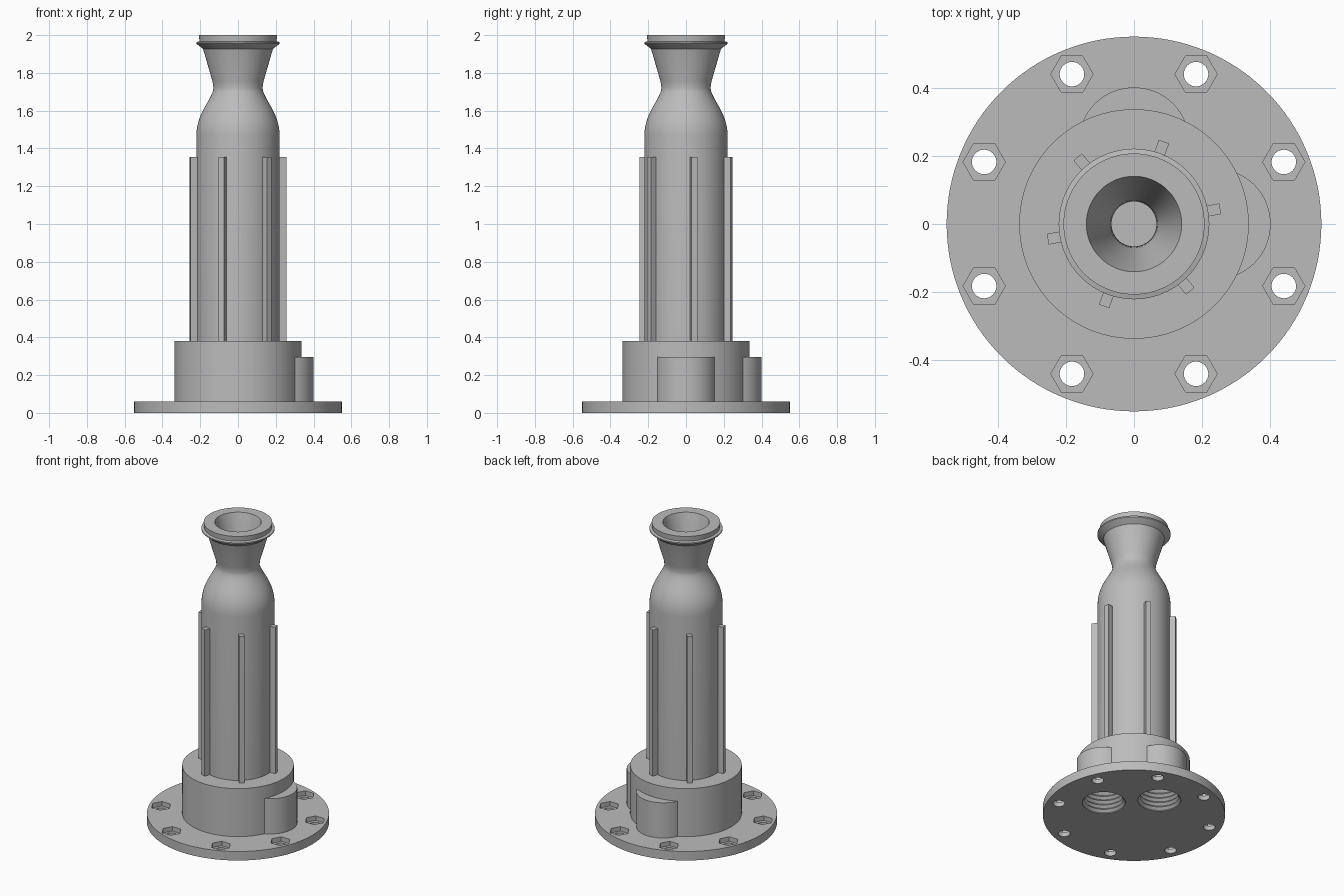
import bpy, bmesh
from math import cos, sin, pi, radians
from mathutils import Vector, Matrix
from mathutils.geometry import interpolate_bezier

if "Cube" in bpy.data.objects:
    bpy.data.objects.remove(bpy.data.objects["Cube"])

metal = bpy.data.materials.new("grey metal")
metal.use_nodes = True
GREY = (0.5, 0.5, 0.5, 1)
metal.diffuse_color = GREY
metal.node_tree.nodes["Principled BSDF"].inputs["Base Color"].default_value = GREY


def finish(name, bm):
    bmesh.ops.recalc_face_normals(bm, faces=bm.faces)
    mesh = bpy.data.meshes.new(name)
    bm.to_mesh(mesh)
    bm.free()
    mesh.materials.append(metal)
    obj = bpy.data.objects.new(name, mesh)
    bpy.context.collection.objects.link(obj)
    return obj


def lathe(name, profile, x=0, y=0, sides=96):
    """Revolve (radius, z) points that start and end on the axis."""
    bm = bmesh.new()
    verts = [bm.verts.new((r, 0, z)) for r, z in profile]
    edges = [bm.edges.new(pair) for pair in zip(verts, verts[1:])]
    bmesh.ops.spin(bm, geom=verts + edges, axis=(0, 0, 1), cent=(0, 0, 0),
                   angle=2 * pi, steps=sides)
    bmesh.ops.remove_doubles(bm, verts=bm.verts, dist=1e-5)
    bmesh.ops.translate(bm, verts=bm.verts, vec=(x, y, 0))
    return finish(name, bm)


def cylinder(name, r, z0, z1, x=0, y=0, sides=96):
    bm = bmesh.new()
    bmesh.ops.create_cone(bm, cap_ends=True, segments=sides, radius1=r, radius2=r,
                          depth=z1 - z0,
                          matrix=Matrix.Translation((x, y, (z0 + z1) / 2)))
    return finish(name, bm)


def boolean(target, tool, operation):
    mod = target.modifiers.new("cut", 'BOOLEAN')
    mod.operation = operation
    mod.solver = 'EXACT'
    mod.object = tool
    bpy.context.view_layer.objects.active = target
    bpy.ops.object.modifier_apply(modifier=mod.name)


def discard(obj):
    bpy.data.objects.remove(obj)


def smooth(obj):
    bpy.ops.object.select_all(action='DESELECT')
    obj.select_set(True)
    bpy.context.view_layer.objects.active = obj
    bpy.ops.object.shade_smooth_by_angle(angle=radians(30))


# Flange and hub with two round bosses
FLANGE_TOP, HUB_TOP, BOSS_TOP = 0.06, 0.38, 0.295
PORTS = [(0.238, 0), (0, 0.238)]
flange = cylinder("flange", 0.55, 0, FLANGE_TOP, sides=128)
hub = cylinder("hub", 0.337, FLANGE_TOP, HUB_TOP)
for x, y in PORTS:
    boss = cylinder("boss", 0.163, FLANGE_TOP, BOSS_TOP, x, y)
    boolean(hub, boss, 'UNION')
    discard(boss)

# Threaded ports opening through the underside
thread = [(0, -0.02), (0.13, -0.02), (0.13, 0.005)]
for i in range(8):
    z = 0.005 + i * 0.03
    thread += [(0.115, z + 0.015), (0.13, z + 0.03)]
thread.append((0, 0.245))
for x, y in PORTS:
    cutter = lathe("port_cutter", thread, x, y, 48)
    boolean(flange, cutter, 'DIFFERENCE')
    boolean(hub, cutter, 'DIFFERENCE')
    discard(cutter)

# Bolt holes with hexagonal nut recesses
for i in range(8):
    a = radians(22.5 + 45 * i)
    x, y = 0.476 * cos(a), 0.476 * sin(a)
    bm = bmesh.new()
    ring = [(x + 0.062 * cos(k * pi / 3), y + 0.062 * sin(k * pi / 3)) for k in range(6)]
    face = bm.faces.new([bm.verts.new((px, py, 0.03)) for px, py in ring])
    top = bmesh.ops.extrude_face_region(bm, geom=[face])["geom"]
    bmesh.ops.translate(bm, vec=(0, 0, 0.05),
                        verts=[v for v in top if isinstance(v, bmesh.types.BMVert)])
    for cutter in (finish("nut_cutter", bm),
                   cylinder("bolt_cutter", 0.036, -0.02, 0.1, x, y, 32)):
        boolean(flange, cutter, 'DIFFERENCE')
        discard(cutter)

# Hollow chamber with shoulder, throat, flared nozzle and lip
shoulder = interpolate_bezier(Vector((0.22, 1.47)), Vector((0.22, 1.59)),
                              Vector((0.135, 1.66)), Vector((0.13, 1.72)), 16)
outside = [(0, 0.37), (0.22, 0.37)] + [tuple(p) for p in shoulder]
outside += [(0.135, 1.755), (0.185, 1.927), (0.221, 1.955), (0.221, 1.963),
            (0.204, 1.967), (0.207, 2.0)]
inside = [(0.14, 2.0), (0.07, 1.76), (0.066, 1.72), (0.17, 1.47), (0.17, 0.4), (0, 0.4)]
chamber = lathe("chamber", outside + inside)

# Vertical ribs around the chamber
bm = bmesh.new()
for i in range(6):
    turn = Matrix.Rotation(radians(10 + 60 * i), 4, 'Z')
    place = Matrix.Translation((0.232, 0, (HUB_TOP + 1.355) / 2))
    size = Matrix.Diagonal((0.05, 0.032, 1.355 - HUB_TOP, 1))
    bmesh.ops.create_cube(bm, size=1, matrix=turn @ place @ size)
ribs = finish("ribs", bm)

for part in (flange, hub, chamber):
    smooth(part)
